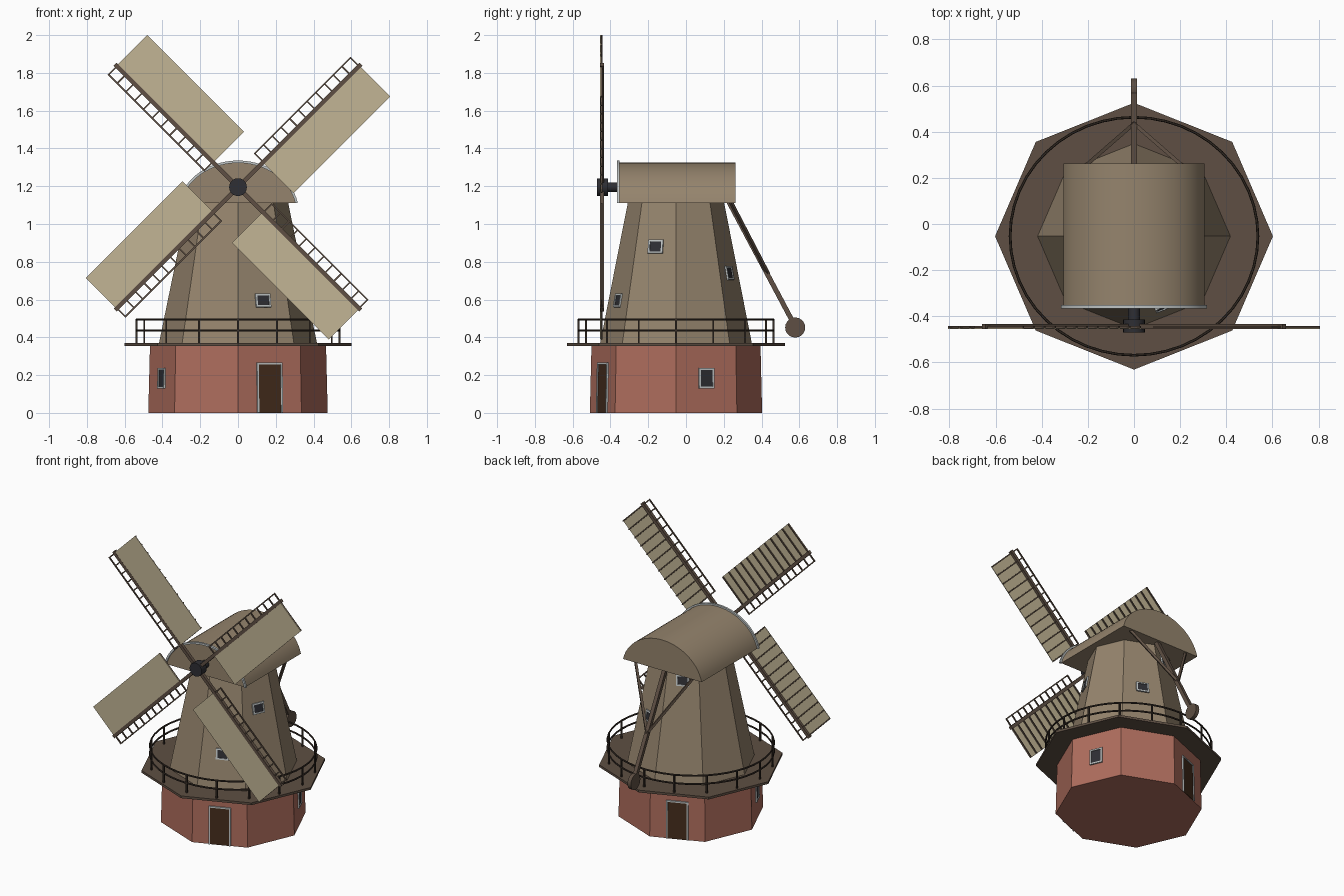
import bpy, bmesh, math
from mathutils import Matrix, Vector

if "Cube" in bpy.data.objects:
    bpy.data.objects.remove(bpy.data.objects["Cube"])

CY = -0.053          # tower axis
SQ = 0.96            # tower is slightly narrower front to back
HUB = Vector((0, 0, 1.195))


def material(name, *rgb):
    lin = [(c / 255 / 12.92) if c < 11 else ((c / 255 + 0.055) / 1.055) ** 2.4 for c in rgb]
    m = bpy.data.materials.new(name)
    m.use_nodes = True
    m.diffuse_color = (*lin, 1)
    bsdf = m.node_tree.nodes["Principled BSDF"]
    bsdf.inputs["Base Color"].default_value = (*lin, 1)
    bsdf.inputs["Roughness"].default_value = 0.8
    return m


TAN = material("tan_shingle", 149, 132, 109)
BRICK = material("red_brick", 174, 109, 93)
CLOTH = material("sail_cloth", 194, 181, 149)
WOOD = material("brown_wood", 94, 79, 67)
DARK = material("dark_wood", 54, 45, 38)
DOOR = material("door_brown", 68, 44, 28)
TRIM = material("pale_trim", 192, 197, 197)
IRON = material("black_iron", 46, 46, 51)


def finish(name, bm, mat, smooth=False):
    bmesh.ops.recalc_face_normals(bm, faces=bm.faces)
    me = bpy.data.meshes.new(name)
    bm.to_mesh(me)
    bm.free()
    me.materials.append(mat)
    ob = bpy.data.objects.new(name, me)
    bpy.context.collection.objects.link(ob)
    if smooth:
        bpy.ops.object.select_all(action='DESELECT')
        ob.select_set(True)
        bpy.context.view_layer.objects.active = ob
        bpy.ops.object.shade_smooth_by_angle(angle=math.radians(35))
    return ob


def box(bm, frame, lo, hi):
    """Box between two corners, given in a local frame."""
    lo, hi = Vector(lo), Vector(hi)
    mid = Matrix.Translation((lo + hi) / 2)
    bmesh.ops.create_cube(bm, size=1, matrix=frame @ mid @ Matrix.Diagonal((*(hi - lo), 1)))


def beam(bm, a, b, w):
    a, b = Vector(a), Vector(b)
    rot = (b - a).to_track_quat('Z', 'Y').to_matrix().to_4x4()
    box(bm, Matrix.Translation(a) @ rot, (-w / 2, -w / 2, 0), (w / 2, w / 2, (b - a).length))


def frame_of(origin, x, y, z):
    m = Matrix((x, y, z)).transposed().to_4x4()
    m.translation = origin
    return m


def octagon(name, r0, r1, z0, z1, mat):
    bm = bmesh.new()
    bmesh.ops.create_cone(bm, cap_ends=True, segments=8, radius1=r0, radius2=r1, depth=z1 - z0,
                          matrix=Matrix.Translation((0, CY, (z0 + z1) / 2)) @ Matrix.Diagonal((1, SQ, 1, 1)))
    return finish(name, bm, mat)


def disc(name, centre, axis, r, length, mat, sides=20):
    bm = bmesh.new()
    rot = Vector(axis).to_track_quat('Z', 'Y').to_matrix().to_4x4()
    bmesh.ops.create_cone(bm, cap_ends=True, segments=sides, radius1=r, radius2=r, depth=length,
                          matrix=Matrix.Translation(centre) @ rot)
    return finish(name, bm, mat, True)


# Walls: (bottom radius, top radius, bottom height, top height)
BASE = (0.475, 0.466, 0, 0.357)
TOWER = (0.418, 0.265, 0.37, 1.115)
octagon("brick_base", *BASE, BRICK)
octagon("tower_body", *TOWER, TAN)
octagon("gallery_deck", 0.602, 0.602, 0.355, 0.371, WOOD)


def wall_point(wall, deg, z):
    r0, r1, z0, z1 = wall
    r = r0 + (r1 - r0) * (z - z0) / (z1 - z0)
    a = math.radians(deg)
    return Vector((r * math.cos(a), CY + SQ * r * math.sin(a), z))


def wall_mid(wall, deg, z):
    return (wall_point(wall, deg - 22.5, z) + wall_point(wall, deg + 22.5, z)) / 2


def opening(name, wall, deg, z, w, h, fill, sill=True):
    """Framed door or window lying on one wall face."""
    p = wall_mid(wall, deg, z)
    x = (wall_point(wall, deg + 22.5, z) - wall_point(wall, deg - 22.5, z)).normalized()
    up = (wall_mid(wall, deg, z + 0.1) - p).normalized()
    f = frame_of(p, x, up.cross(x), up)
    w, h, t, d = w / 2, h / 2, 0.01, 0.009
    bm = bmesh.new()
    box(bm, f, (-w, -d, -h), (t - w, d, h))
    box(bm, f, (w - t, -d, -h), (w, d, h))
    box(bm, f, (-w, -d, h - t), (w, d, h))
    if sill:
        box(bm, f, (-w, -d, -h), (w, d, t - h))
    finish(name + "_frame", bm, TRIM)
    bm = bmesh.new()
    box(bm, f, (t - w, -0.004, -h), (w - t, 0.004, h - t))
    finish(name + "_panel", bm, fill)


for side, deg in (("front", -67.5), ("back", 112.5)):
    opening(side + "_door", BASE, deg, 0.133, 0.145, 0.265, DOOR, False)
for i, deg in enumerate((22.5, 202.5)):
    opening(f"base_window_{i + 1}", BASE, deg, 0.183, 0.088, 0.108, IRON)
for i, (deg, z) in enumerate(((-67.5, 0.595), (-22.5, 0.88), (67.5, 0.74), (112.5, 1.035))):
    opening(f"tower_window_{i + 1}", TOWER, deg, z, 0.085, 0.073, IRON)

# Gallery railing
for name, z in (("lower_rail", 0.437), ("upper_rail", 0.495)):
    bpy.ops.mesh.primitive_torus_add(major_radius=0.537, minor_radius=0.006, major_segments=48,
                                     minor_segments=6, location=(0, CY, z))
    rail = bpy.context.object
    rail.name = name
    rail.scale.y = SQ
    rail.data.materials.append(DARK)
bm = bmesh.new()
for i in range(16):
    a = i * math.tau / 16
    x, y = 0.537 * math.cos(a), CY + SQ * 0.537 * math.sin(a)
    beam(bm, (x, y, 0.365), (x, y, 0.495), 0.01)
finish("rail_posts", bm, DARK)


# Barrel cap: arched profile swept front to back
def arch(grow, n=28):
    a0 = math.asin(0.19)
    pts = []
    for i in range(n + 1):
        a = a0 + (math.pi - 2 * a0) * i / n
        pts.append(((0.311 + grow) * math.cos(a), 1.06 + (0.265 + grow) * math.sin(a)))
    return pts


def sweep(name, pts, y0, y1, mat):
    bm = bmesh.new()
    face = bm.faces.new([bm.verts.new((x, y0, z)) for x, z in pts])
    ext = bmesh.ops.extrude_face_region(bm, geom=[face], use_keep_orig=True)
    bmesh.ops.translate(bm, vec=(0, y1 - y0, 0),
                        verts=[v for v in ext["geom"] if isinstance(v, bmesh.types.BMVert)])
    return finish(name, bm, mat, True)


sweep("cap_roof", arch(0), -0.357, 0.262, TAN)
sweep("cap_front_trim", arch(0.011) + arch(-0.002)[::-1], -0.366, -0.352, TRIM)

# Wind shaft and hub
disc("wind_shaft", (0, -0.385, HUB.z), (0, 1, 0), 0.026, 0.08, IRON)
disc("sail_hub", (0, -0.442, HUB.z), (0, 1, 0), 0.047, 0.056, IRON)

# Sails: local x runs out along the arm, z across it
for i in range(4):
    a = math.radians(45 + 90 * i)
    c, s = math.cos(a), math.sin(a)
    f = frame_of(HUB, (c, 0, s), (0, 1, 0), (-s, 0, c))
    bm = bmesh.new()
    box(bm, f, (0, -0.456, -0.011), (0.92, -0.434, 0.011))
    finish(f"sail_{i + 1}_stock", bm, WOOD)
    bm = bmesh.new()
    box(bm, f, (0.185, -0.455, -0.23), (0.91, -0.451, -0.008))
    finish(f"sail_{i + 1}_cloth", bm, CLOTH)
    bm = bmesh.new()
    for k in range(12):
        u = 0.189 + k * 0.0652
        box(bm, f, (u - 0.004, -0.451, -0.229), (u + 0.004, -0.443, 0.066))
    box(bm, f, (0.185, -0.451, 0.059), (0.91, -0.443, 0.067))
    finish(f"sail_{i + 1}_lattice", bm, WOOD)

# Tail pole with braces and winding wheel
bm = bmesh.new()
beam(bm, (0, 0.22, 1.13), (0, 0.577, 0.46), 0.026)
for sx in (-1, 1):
    beam(bm, (sx * 0.23, 0.235, 1.12), (0, 0.435, 0.735), 0.016)
finish("tail_pole", bm, WOOD)
disc("winding_wheel", (0, 0.578, 0.452), (1, 0, 0), 0.053, 0.026, WOOD)
